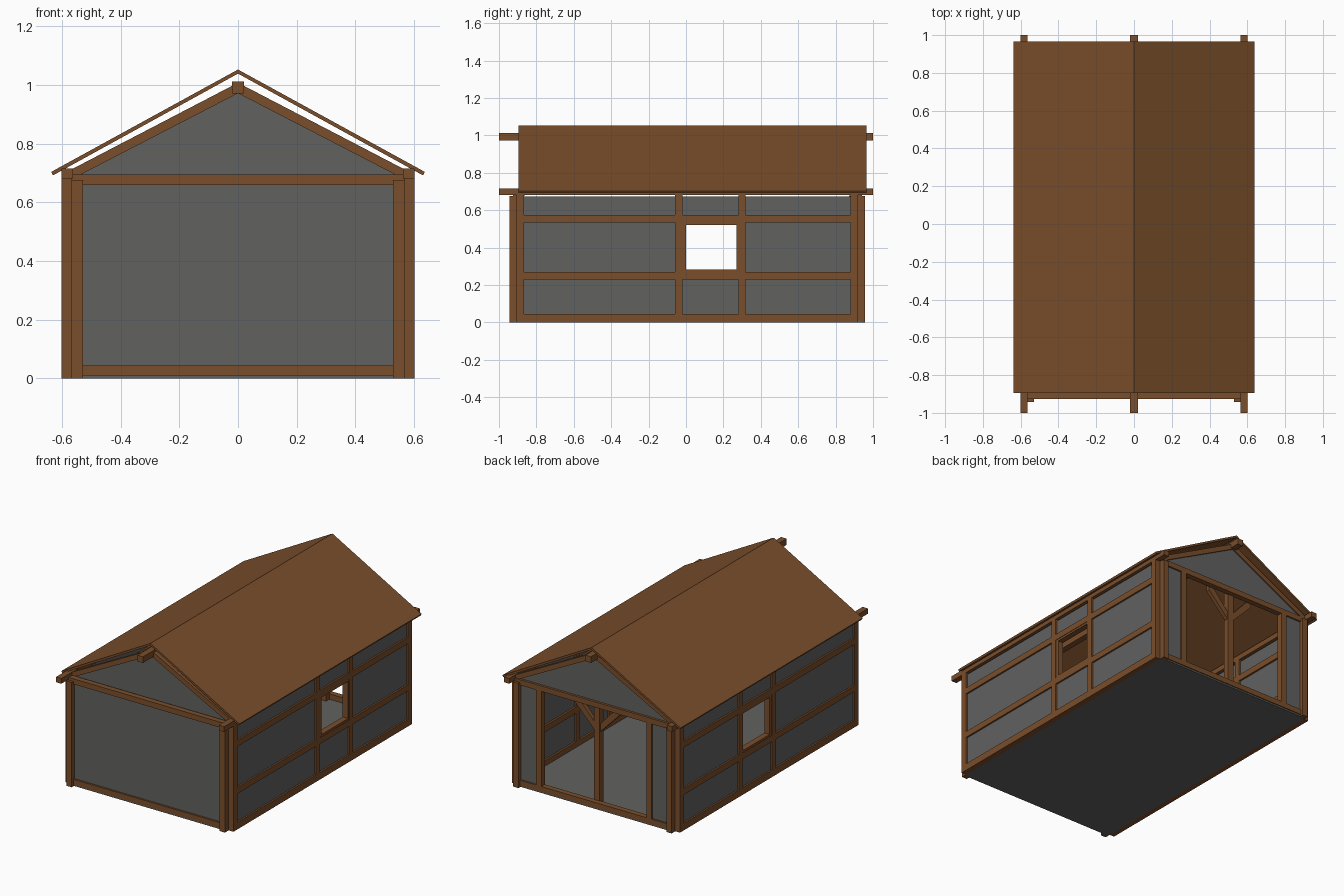
import bpy
import bmesh
from mathutils import Vector

old = bpy.data.objects.get("Cube")
if old:
    bpy.data.objects.remove(old, do_unlink=True)


def material(name, rgb):
    m = bpy.data.materials.new(name)
    m.use_nodes = True
    m.diffuse_color = (*rgb, 1)
    bsdf = m.node_tree.nodes["Principled BSDF"]
    bsdf.inputs["Base Color"].default_value = (*rgb, 1)
    bsdf.inputs["Roughness"].default_value = 0.9
    return m


WOOD = material("brown wood", (0.195, 0.077, 0.024))
PLASTER = material("grey plaster", (0.12, 0.12, 0.118))


def finish(name, bm, mat):
    bmesh.ops.recalc_face_normals(bm, faces=bm.faces)
    mesh = bpy.data.meshes.new(name)
    bm.to_mesh(mesh)
    bm.free()
    mesh.materials.append(mat)
    obj = bpy.data.objects.new(name, mesh)
    bpy.context.collection.objects.link(obj)
    return obj


def boxes(name, mat, *spans):
    """One object from boxes, each given as (x range, y range, z range)."""
    bm = bmesh.new()
    for span in spans:
        lo = Vector([min(r) for r in span])
        hi = Vector([max(r) for r in span])
        for v in bmesh.ops.create_cube(bm, size=1)["verts"]:
            v.co = [lo[i] + (v.co[i] + 0.5) * (hi[i] - lo[i]) for i in range(3)]
    return finish(name, bm, mat)


def prism(name, mat, outline, y0, y1):
    """Extrude an x-z outline along y."""
    bm = bmesh.new()
    face = bm.faces.new([bm.verts.new((x, y0, z)) for x, z in outline])
    moved = bmesh.ops.extrude_face_region(bm, geom=[face])["geom"]
    verts = [g for g in moved if isinstance(g, bmesh.types.BMVert)]
    bmesh.ops.translate(bm, verts=verts, vec=(0, y1 - y0, 0))
    return finish(name, bm, mat)


# Floor and roof
FRONT, BACK = -0.905, 0.92
boxes("floor", PLASTER, ((-0.567, 0.567), (-0.92, 0.935), (0, 0.01)))
prism("roof", WOOD, [(0, 1.053), (0.637, 0.704), (0.631, 0.692), (0, 1.039),
                     (-0.631, 0.692), (-0.637, 0.704)], -0.895, 0.965)
boxes("ridge_beam", WOOD, ((-0.02, 0.02), (-1, 1), (0.972, 1.012)))

# Long walls, with a window in each
WIN_Y, WIN_Z = (-0.01, 0.275), (0.275, 0.53)
for side, s in (("left", 1), ("right", -1)):
    beam = (s * 0.563, s * 0.601)
    boxes(side + "_wall_plate", WOOD, (beam, (-1, 1), (0.682, 0.716)))
    for label, z in (("sill", (0, 0.045)), ("lower_rail", (0.23, 0.27)),
                     ("upper_rail", (0.535, 0.575))):
        boxes(f"{side}_{label}", WOOD, (beam, (-0.87, 0.885), z))
    for label, y in (("front_post", (FRONT, -0.865)), ("front_stud", (-0.06, -0.02)),
                     ("back_stud", (0.28, 0.317)), ("back_post", (0.88, BACK))):
        boxes(f"{side}_{label}", WOOD, (beam, y, (0, 0.684)))
    panel = (s * 0.575, s * 0.59)
    boxes(side + "_wall_panel", PLASTER,
          (panel, (-0.87, WIN_Y[0]), (0.02, 0.673)),
          (panel, (WIN_Y[1], 0.885), (0.02, 0.673)),
          (panel, WIN_Y, (0.02, WIN_Z[0])),
          (panel, WIN_Y, (WIN_Z[1], 0.673)))
    frame = (s * 0.56, s * 0.598)
    boxes(side + "_window_frame", WOOD,
          (frame, (-0.02, 0), (0.27, 0.535)),
          (frame, (0.27, 0.28), (0.27, 0.535)),
          (frame, (0, 0.27), (0.27, 0.283)),
          (frame, (0, 0.27), (0.522, 0.535)))

# End walls: corner posts, sill, tie beam, rafters and gable
for end, post_y, beam_y, gable_y in (
        ("front", (-0.943, FRONT), (-0.926, -0.89), -0.875),
        ("back", (BACK, 0.957), (0.905, 0.941), 0.92)):
    for side, s in (("left", 1), ("right", -1)):
        boxes(f"{end}_{side}_corner_post", WOOD,
              ((s * 0.529, s * 0.567), post_y, (0, 0.677)))
        prism(f"{end}_{side}_rafter", WOOD,
              [(0, 1.008), (s * 0.565, 0.714), (s * 0.565, 0.68), (0, 0.972)],
              gable_y - 0.015, gable_y + 0.015)
    boxes(end + "_sill", WOOD, ((-0.55, 0.55), beam_y, (0.01, 0.045)))
    boxes(end + "_tie_beam", WOOD, ((-0.567, 0.567), beam_y, (0.66, 0.695)))
    prism(end + "_gable_panel", PLASTER, [(-0.56, 0.69), (0.56, 0.69), (0, 0.985)],
          gable_y - 0.006, gable_y + 0.006)
boxes("front_wall_panel", PLASTER, ((-0.55, 0.55), (-0.914, -0.9), (0.03, 0.67)))

# Open back: side panels, door posts, and a braced centre post
for side, s in (("left", 1), ("right", -1)):
    boxes(f"back_{side}_panel", PLASTER,
          ((s * 0.39, s * 0.55), (0.916, 0.93), (0.03, 0.67)))
    boxes(f"back_{side}_door_post", WOOD,
          ((s * 0.375, s * 0.413), (0.905, 0.941), (0.04, 0.665)))
    prism(f"back_{side}_brace", WOOD,
          [(0, 0.47), (s * 0.165, 0.64), (s * 0.165, 0.68), (s * 0.145, 0.68), (0, 0.52)],
          0.878, 0.904)
boxes("back_centre_post", WOOD, ((-0.02, 0.02), (0.872, 0.91), (0.01, 0.68)))
